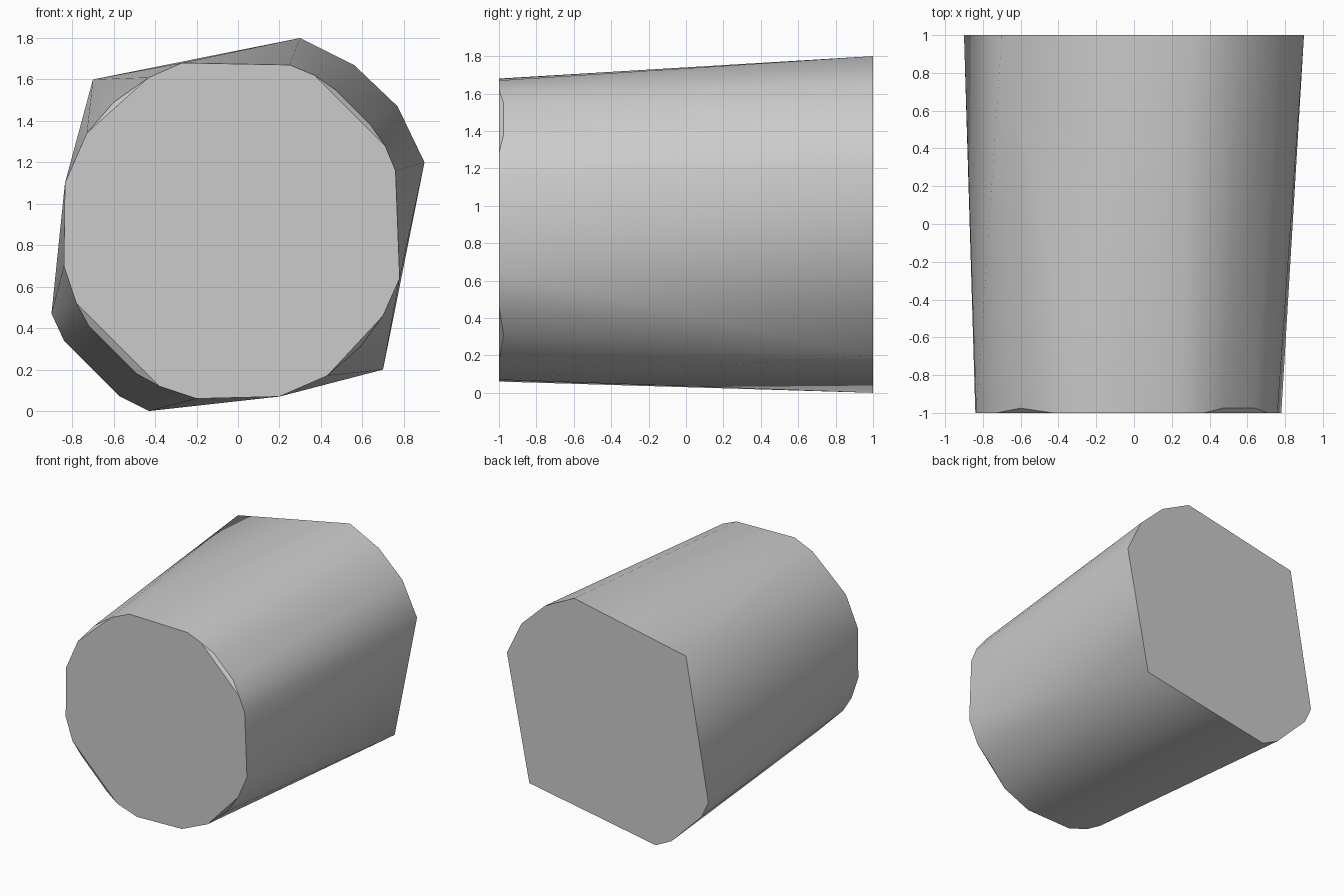
import bpy, bmesh, math

cube = bpy.data.objects.get("Cube")
if cube:
    bpy.data.objects.remove(cube, do_unlink=True)

# Outlines as (x, z)
back = [(.3, 1.8), (.56, 1.67), (.77, 1.47), (.9, 1.2), (.7, .2),
        (-.43, 0), (-.57, .07), (-.84, .34), (-.9, .47), (-.7, 1.6)]
front = [(-.27, 1.68), (.25, 1.67), (.37, 1.62), (.71, 1.28), (.76, 1.16),
         (.78, .64), (.7, .46), (.43, .17), (.2, .07), (-.2, .06),
         (-.38, .12), (-.78, .52), (-.84, .7), (-.835, 1.1),
         (-.73, 1.34), (-.43, 1.61)]
# Rounded corners of the front rim, set slightly back
rim = [(.47, 1.55), (.64, 1.38), (.59, .31), (-.49, .18), (-.72, .41), (-.6, 1.49)]

# Tapered body wrapped around the outlines
bm = bmesh.new()
for outline, y in ((back, 1), (front, -1), (rim, -.975)):
    for x, z in outline:
        bm.verts.new((x, y, z))
hull = bmesh.ops.convex_hull(bm, input=bm.verts)
spare = {v for v in hull["geom_interior"] + hull["geom_unused"]
         if isinstance(v, bmesh.types.BMVert)}
bmesh.ops.delete(bm, geom=list(spare), context='VERTS')
bmesh.ops.dissolve_limit(bm, angle_limit=math.radians(.3),
                         verts=bm.verts, edges=bm.edges)
bmesh.ops.recalc_face_normals(bm, faces=bm.faces)
mesh = bpy.data.meshes.new("tapered_body")
bm.to_mesh(mesh)
bm.free()
body = bpy.data.objects.new("tapered_body", mesh)
bpy.context.collection.objects.link(body)

# Plain grey
grey = bpy.data.materials.new("light_grey")
grey.use_nodes = True
grey.diffuse_color = (.6, .6, .6, 1)
grey.node_tree.nodes["Principled BSDF"].inputs["Base Color"].default_value = (.6, .6, .6, 1)
mesh.materials.append(grey)

# Smooth sides with crisp end caps
bpy.context.view_layer.objects.active = body
body.select_set(True)
bpy.ops.object.shade_smooth_by_angle(angle=math.radians(30))
